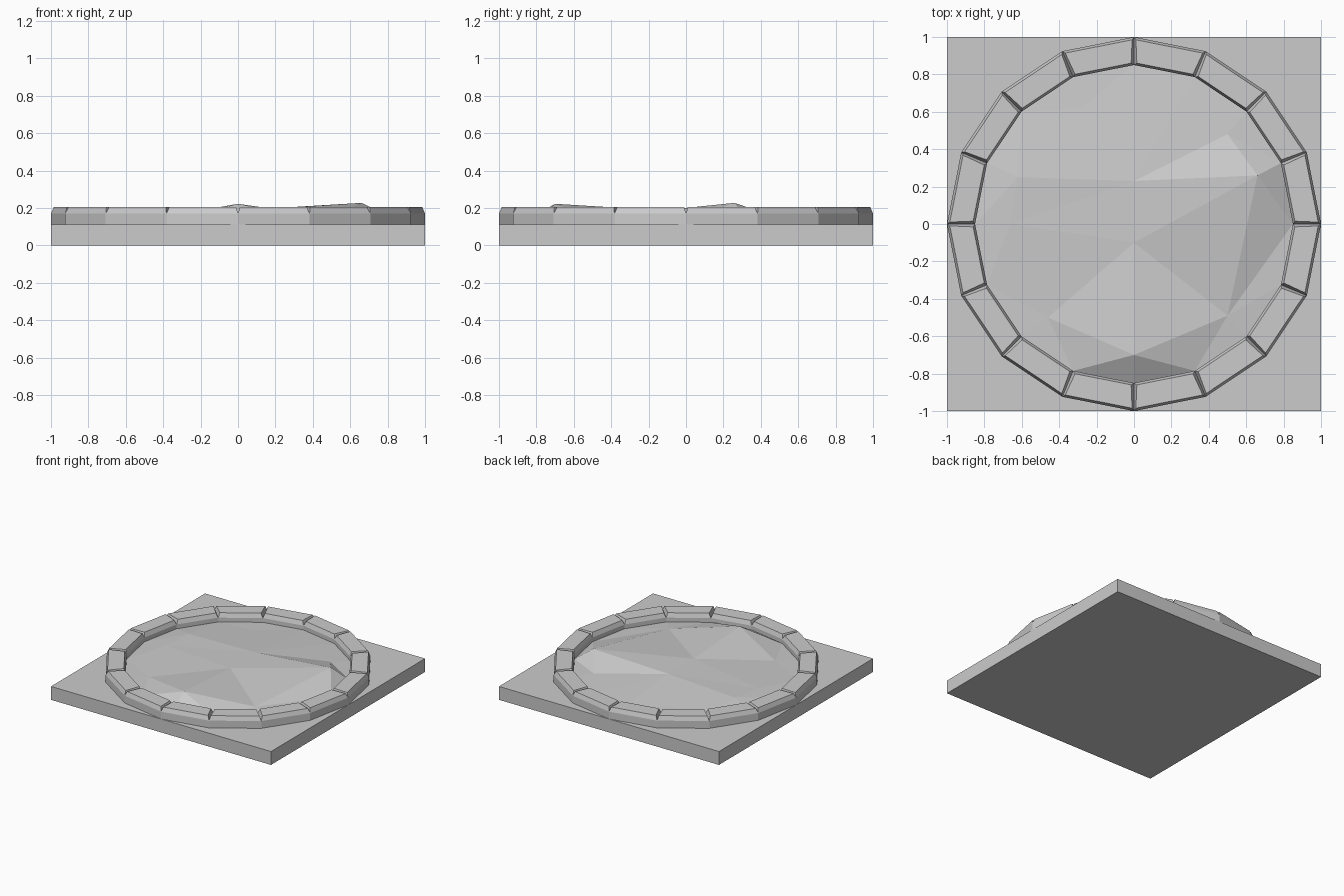
import bpy
import bmesh
from math import cos, sin, pi
from mathutils import Vector
from mathutils.geometry import delaunay_2d_cdt

cube = bpy.data.objects.get("Cube")
if cube:
    bpy.data.objects.remove(cube, do_unlink=True)

stone = bpy.data.materials.new("grey stone")
stone.use_nodes = True
stone.diffuse_color = (0.6, 0.6, 0.6, 1)
stone.node_tree.nodes["Principled BSDF"].inputs["Base Color"].default_value = (0.6, 0.6, 0.6, 1)

SIDES = 16
BASE_TOP, BLOCK_SHOULDER, BLOCK_TOP = 0.11, 0.17, 0.205
OUTER, INNER = 1.0, 0.85


def finish(name, bm):
    mesh = bpy.data.meshes.new(name)
    bm.to_mesh(mesh)
    bm.free()
    mesh.materials.append(stone)
    obj = bpy.data.objects.new(name, mesh)
    bpy.context.collection.objects.link(obj)
    return obj


def polar(radius, step):
    angle = 2 * pi * step / SIDES
    return Vector((radius * cos(angle), radius * sin(angle), 0))


def add_block(bm, step):
    """One curb stone: straight sides, with a tapered top on all four edges."""
    corners = [polar(INNER, step), polar(OUTER, step),
               polar(OUTER, step + 1), polar(INNER, step + 1)]
    along = (corners[2] - corners[1]).normalized()
    outward = polar(1, step + 0.5)
    inset = [along + outward, along - outward, -along - outward, -along + outward]
    rings = []
    for z, amount in ((BASE_TOP, 0), (BLOCK_SHOULDER, 0), (BLOCK_TOP, 0.013)):
        rings.append([bm.verts.new(c + d * amount + Vector((0, 0, z)))
                      for c, d in zip(corners, inset)])
    bm.faces.new(rings[0][::-1])
    bm.faces.new(rings[-1])
    for low, high in zip(rings, rings[1:]):
        for i in range(4):
            j = (i + 1) % 4
            bm.faces.new((low[i], low[j], high[j], high[i]))


# Square slab
bm = bmesh.new()
bmesh.ops.create_cube(bm, size=1)
bmesh.ops.scale(bm, vec=(2, 2, BASE_TOP), verts=bm.verts)
bmesh.ops.translate(bm, vec=(0, 0, BASE_TOP / 2), verts=bm.verts)
finish("square_base", bm)

# Ring of curb stones
bm = bmesh.new()
for step in range(SIDES):
    add_block(bm, step)
finish("curb_ring", bm)

# Uneven faceted ground inside the ring
rim = [polar(INNER, s) + Vector((0, 0, 0.135)) for s in range(SIDES)]
bumps = [Vector(p) for p in (
    (0, 0.23, 0.187), (0, -0.1, 0.185), (0.66, 0.26, 0.227), (0, -0.7, 0.222),
    (0.5, 0.48, 0.15), (0.5, -0.49, 0.15), (-0.46, -0.5, 0.14),
    (-0.62, 0.25, 0.165), (-0.66, 0, 0.155), (-0.28, 0.62, 0.145))]
points = rim + bumps
edges = [(s, (s + 1) % SIDES) for s in range(SIDES)]
flat, _, tris, source, _, _ = delaunay_2d_cdt([p.xy for p in points], edges, [], 1, 1e-5)
bm = bmesh.new()
verts = [bm.verts.new((v.x, v.y, points[s[0]].z)) for v, s in zip(flat, source)]
for tri in tris:
    bm.faces.new([verts[i] for i in tri])
bmesh.ops.recalc_face_normals(bm, faces=bm.faces)
for face in bm.faces:
    face.normal_update()
    if face.normal.z < 0:
        face.normal_flip()
finish("uneven_ground", bm)
